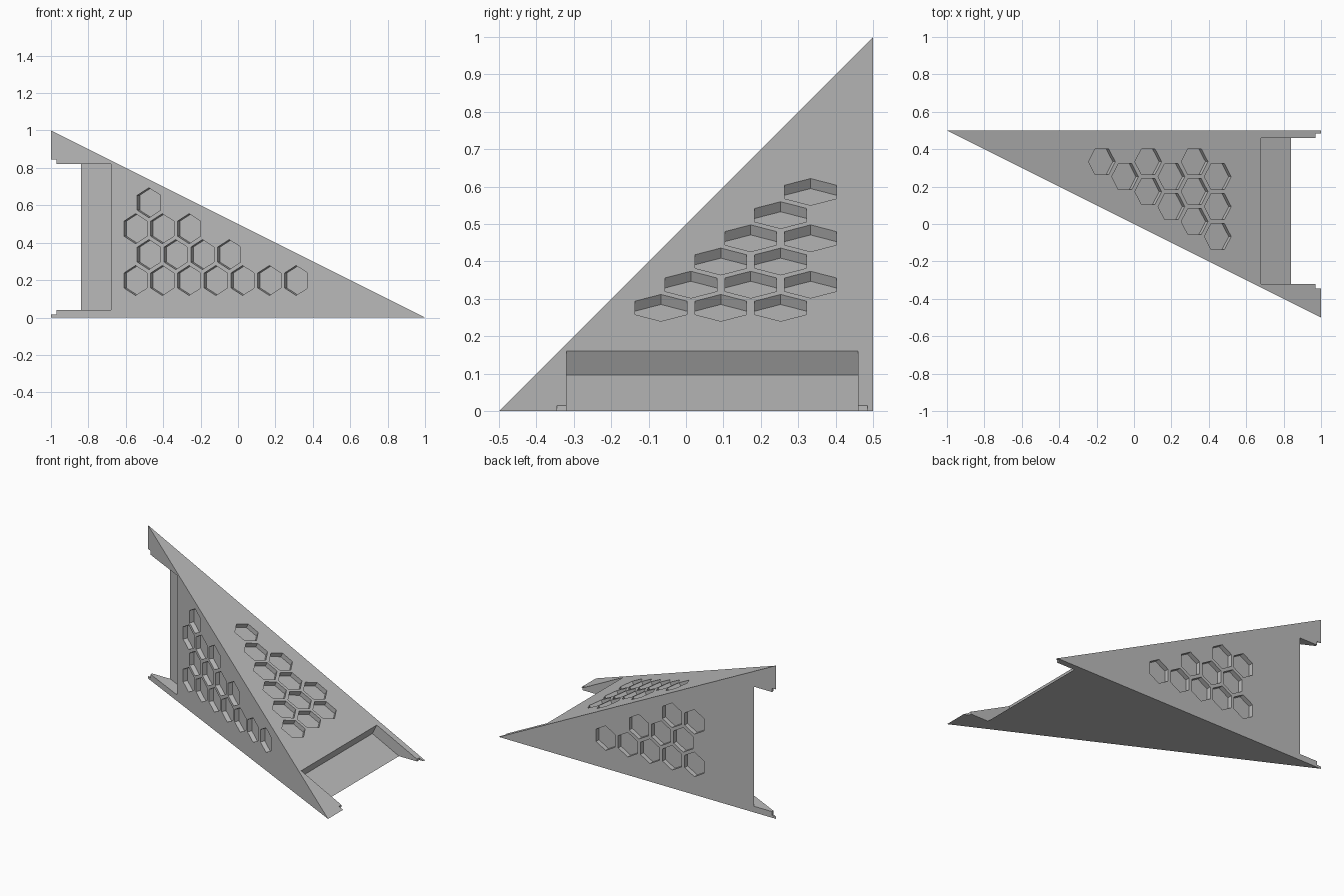
import bpy, bmesh, math
from mathutils import Vector, Matrix

if "Cube" in bpy.data.objects:
    bpy.data.objects.remove(bpy.data.objects["Cube"], do_unlink=True)

grey = bpy.data.materials.new("mid_grey")
grey.use_nodes = True
grey.diffuse_color = (0.5, 0.5, 0.5, 1)
grey.node_tree.nodes["Principled BSDF"].inputs["Base Color"].default_value = grey.diffuse_color


def make_object(name, bm):
    bmesh.ops.recalc_face_normals(bm, faces=bm.faces)
    mesh = bpy.data.meshes.new(name)
    bm.to_mesh(mesh)
    bm.free()
    mesh.materials.append(grey)
    obj = bpy.data.objects.new(name, mesh)
    bpy.context.collection.objects.link(obj)
    return obj


def add_prism(bm, ring, sweep):
    """Close a ring of points into a prism along the sweep vector."""
    low = [bm.verts.new(p) for p in ring]
    high = [bm.verts.new(Vector(p) + sweep) for p in ring]
    bm.faces.new(low)
    bm.faces.new(high)
    n = len(ring)
    for i in range(n):
        j = (i + 1) % n
        bm.faces.new((low[i], low[j], high[j], high[i]))


def cut(body, cutter):
    mod = body.modifiers.new(cutter.name, "BOOLEAN")
    mod.operation = "DIFFERENCE"
    mod.solver = "EXACT"
    mod.object = cutter
    bpy.context.view_layer.objects.active = body
    bpy.ops.object.modifier_apply(modifier=mod.name)
    bpy.data.objects.remove(cutter, do_unlink=True)


# Wedge-shaped body: a four-cornered solid
bm = bmesh.new()
corners = [bm.verts.new(p) for p in ((-1, .5, 1), (-1, .5, 0), (1, .5, 0), (1, -.5, 0))]
for skip in corners:
    bm.faces.new([v for v in corners if v is not skip])
body = make_object("wedge_body", bm)

# Half turn that swaps the two hinge edges
half_turn = Matrix(((-1, 0, 0, 0), (0, 0, -1, .5), (0, -1, 0, .5), (0, 0, 0, 1)))

# Hinge notches with a sunken ledge, then the small pin slots beside them
notch = [(.84, -.1), (.84, 0), (.648, .096), (.68, .16), (.72, .24), (1.1, .24), (1.1, -.1)]
slot = [(.97, -.1), (.97, .1), (1.1, .1), (1.1, -.1)]
for name, profile, y0, y1 in (("hinge_notch", notch, -.32, .46), ("pin_slot", slot, -.345, .485)):
    for turn in (Matrix.Identity(4), half_turn):
        bm = bmesh.new()
        add_prism(bm, [(x, y0, z) for x, z in profile], Vector((0, y1 - y0, 0)))
        bm.transform(turn)
        cut(body, make_object(name, bm))

# Hexagonal pockets: origin, row direction, stacking direction, first row height,
# and the start and count of each row
PITCH, RADIUS, DEPTH = .16, .08, .03
ROW_STEP = PITCH * math.sqrt(3) / 2
panels = [
    ((0, 0, 0), (2, -1, 0), (0, 0, 1), .198,
     [(-.613, 7), (-.533, 4), (-.613, 3), (-.533, 1)]),
    ((1, 0, 0), (0, 1, 0), (-2, 0, 1), .617,
     [(-.067, 3), (.013, 3), (.093, 2), (.173, 2), (.253, 1), (.333, 1)]),
    ((0, .5, 0), (-1, 0, 0), (0, 0, 1), .198,
     [(-.23, 5), (.01, 3), (.25, 2)]),
]
bm = bmesh.new()
for origin, u, v, first, rows in panels:
    origin, u, v = Vector(origin), Vector(u).normalized(), Vector(v).normalized()
    normal = u.cross(v)
    for r, (start, count) in enumerate(rows):
        for k in range(count):
            centre = origin + u * (start + k * PITCH) + v * (first + r * ROW_STEP)
            ring = [centre - normal * DEPTH
                    + (u * math.sin(a) + v * math.cos(a)) * RADIUS
                    for a in (i * math.pi / 3 for i in range(6))]
            add_prism(bm, ring, normal * DEPTH * 2)
cut(body, make_object("hex_pockets", bm))
